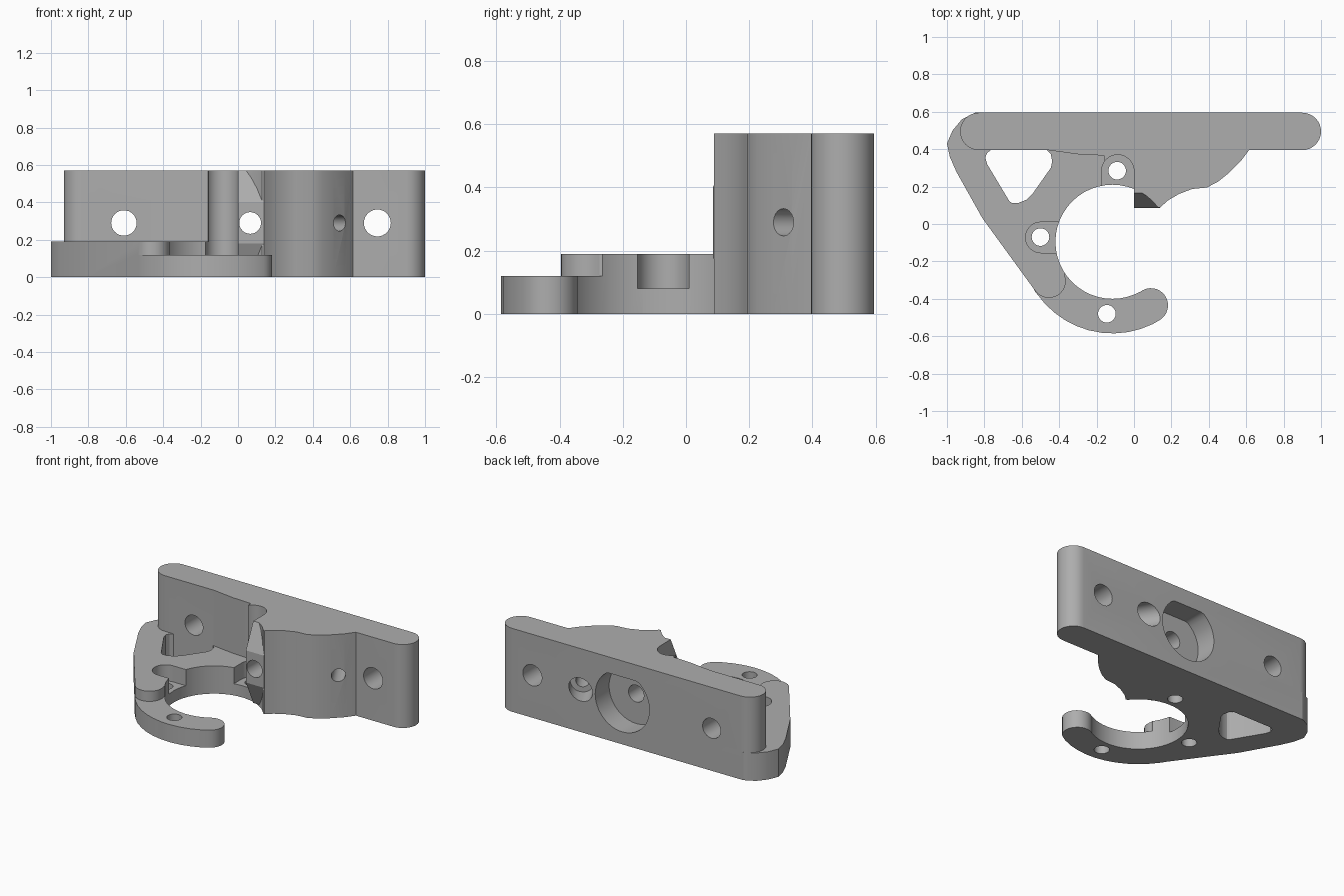
import bpy, bmesh
from math import cos, sin, radians, pi
from mathutils import Vector, Matrix

cube = bpy.data.objects.get("Cube")
if cube:
    bpy.data.objects.remove(cube, do_unlink=True)

TOP, PLATE, HOOK, FLOOR = 0.57, 0.19, 0.12, 0.08
RING = (-0.115, -0.095)   # centre of the round opening
AXIS_Z = 0.29             # height of the cross holes


def arc(c, r, a0, a1, n=16):
    return [(c[0] + r * cos(radians(a0 + (a1 - a0) * i / n)),
             c[1] + r * sin(radians(a0 + (a1 - a0) * i / n))) for i in range(n + 1)]


def mesh_object(name, bm):
    bmesh.ops.recalc_face_normals(bm, faces=bm.faces)
    me = bpy.data.meshes.new(name)
    bm.to_mesh(me)
    bm.free()
    ob = bpy.data.objects.new(name, me)
    bpy.context.collection.objects.link(ob)
    return ob


def extrude(name, pts, lo, hi, axes="xyz"):
    """Extrude a 2D outline; axes names the two outline axes and the depth axis."""
    order = ["xyz".index(a) for a in axes]

    def place(p):
        v = [0, 0, 0]
        for k, val in zip(order, p):
            v[k] = val
        return v
    bm = bmesh.new()
    face = bm.faces.new([bm.verts.new(place((*p, lo))) for p in pts])
    geom = bmesh.ops.extrude_face_region(bm, geom=[face])["geom"]
    shift = Vector(place((0, 0, hi - lo)))
    bmesh.ops.translate(bm, vec=shift, verts=[g for g in geom if isinstance(g, bmesh.types.BMVert)])
    return mesh_object(name, bm)


def rod(name, a, b, r, n=32):
    a, b = Vector(a), Vector(b)
    bm = bmesh.new()
    turn = (b - a).to_track_quat('Z', 'Y').to_matrix().to_4x4()
    bmesh.ops.create_cone(bm, cap_ends=True, segments=n, radius1=r, radius2=r,
                          depth=(b - a).length,
                          matrix=Matrix.Translation((a + b) / 2) @ turn)
    return mesh_object(name, bm)


def combine(target, other, op):
    mod = target.modifiers.new(op, 'BOOLEAN')
    mod.operation, mod.solver, mod.object = op, 'EXACT', other
    bpy.context.view_layer.objects.active = target
    bpy.ops.object.modifier_apply(modifier=mod.name)
    bpy.data.objects.remove(other, do_unlink=True)


# Tall rounded mounting bar
bracket = extrude("mounting_bracket",
                  arc((0.9, 0.495), 0.1, -90, 90) + arc((-0.83, 0.495), 0.1, 90, 270), 0, TOP)

# Low side plate, ending in a rounded nose
plate = extrude("plate",
                [(0.1, 0.5), (0.1, 0.595), (-0.85, 0.595), (-0.92, 0.56), (-0.97, 0.5),
                 (-1, 0.43), (-0.985, 0.36), (-0.95, 0.28), (-0.81, 0.03)]
                + arc((-0.455, -0.305), 0.09, 218, 380) + [(-0.3, 0.0), (0.1, 0.1)], 0, PLATE)

# Thin curved hook with a round tip
hook = extrude("hook",
               [(-0.3, -0.1), (-0.6, -0.2), (-0.53, -0.36)]
               + arc(RING, 0.49, 222, 296, 9) + arc((0.09, -0.435), 0.092, -60, 130)
               + [(-0.05, -0.3)], 0, HOOK)

# Full-height swelling in front of the bar
block = extrude("block",
                [(-0.46, 0.45), (-0.46, 0.395), (-0.3, 0.373), (-0.16, 0.366), (-0.14, 0.15),
                 (0, 0.1), (0.14, 0.088), (0.18, 0.125), (0.24, 0.16), (0.31, 0.187),
                 (0.39, 0.195), (0.45, 0.227), (0.51, 0.275), (0.57, 0.335),
                 (0.615, 0.395), (0.615, 0.45)], 0, TOP)
for part in (plate, hook, block):
    combine(bracket, part, 'UNION')

# Round opening and rounded triangular window
combine(bracket, extrude("opening", arc(RING, 0.305, 0, 352.5, 47), -0.1, 0.7), 'DIFFERENCE')
window = [(-0.765, 0.395), (-0.785, 0.38), (-0.795, 0.355), (-0.785, 0.32), (-0.665, 0.12),
          (-0.65, 0.111), (-0.62, 0.112), (-0.575, 0.13), (-0.54, 0.165), (-0.445, 0.3),
          (-0.437, 0.335), (-0.445, 0.375), (-0.465, 0.395)]
combine(bracket, extrude("window", window, -0.1, 0.3), 'DIFFERENCE')

# Screw seats opening into the round opening
seat = arc((-0.087, 0.283), 0.087, 0, 180) + [(-0.174, 0.1), (0, 0.1)]
combine(bracket, extrude("back_seat", seat, FLOOR, 0.7), 'DIFFERENCE')
seat = arc((-0.498, -0.072), 0.082, 90, 270) + [(-0.3, -0.154), (-0.3, 0.01)]
combine(bracket, extrude("side_seat", seat, FLOOR, 0.3), 'DIFFERENCE')

# Sloped lug carrying the clamp screw
lug = [(0.085, 0.4), (0.085, 0.18), (0.165, 0.01), (0.21, 0), (0.21, TOP), (0.165, TOP)]
combine(bracket, extrude("lug", lug, 0, 0.138, "yzx"), 'UNION')

# Vertical screw holes
for x, y in ((-0.09, 0.285), (-0.5, -0.07), (-0.145, -0.48)):
    combine(bracket, rod("screw_hole", (x, y, -0.1), (x, y, 0.5), 0.047), 'DIFFERENCE')

# Cross holes through the bar and the lug
for x, r in ((-0.61, 0.068), (0.065, 0.058), (0.745, 0.072)):
    combine(bracket, rod("cross_hole", (x, -0.1, AXIS_Z), (x, 0.8, AXIS_Z), r), 'DIFFERENCE')

# Large flat-roofed recess in the back
recess = [(0.065 + 0.205 * cos(2 * pi * i / 48), AXIS_Z + min(0.17, 0.205 * sin(2 * pi * i / 48)))
          for i in range(48)]
combine(bracket, extrude("recess", recess, 0.445, 0.7, "xzy"), 'DIFFERENCE')

# Slanted hole with a wider mouth at the back
front, back = Vector((0.545, 0.305, AXIS_Z)), Vector((0.38, 0.595, AXIS_Z))
step = back - front
combine(bracket, rod("slant_hole", front - step * 0.5, back + step * 0.5, 0.043), 'DIFFERENCE')
combine(bracket, rod("slant_mouth", back - step * 0.4, back + step * 0.5, 0.078), 'DIFFERENCE')

# Plain grey finish
grey = bpy.data.materials.new("plain_grey")
grey.use_nodes = True
colour = (0.42, 0.42, 0.42, 1)
grey.diffuse_color = colour
grey.node_tree.nodes["Principled BSDF"].inputs["Base Color"].default_value = colour
bracket.data.materials.clear()
bracket.data.materials.append(grey)
for poly in bracket.data.polygons:
    poly.material_index = 0

bpy.ops.object.select_all(action='DESELECT')
bracket.select_set(True)
bpy.context.view_layer.objects.active = bracket
bpy.ops.object.shade_smooth_by_angle(angle=radians(25))
